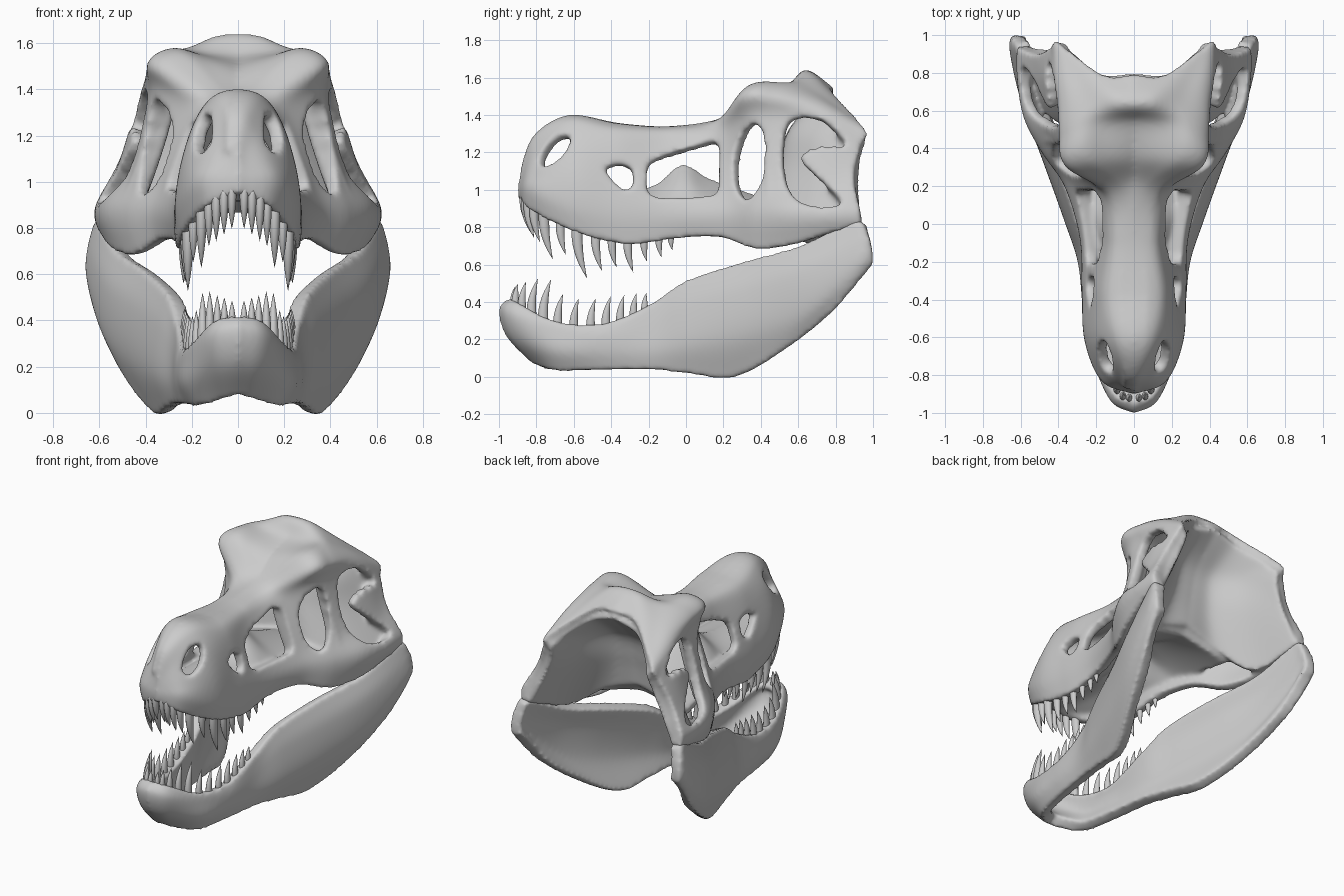
import bpy, bmesh, math
from mathutils import Vector


def spline(pts, s):
    """Smooth curve through points; s counts in points."""
    n = len(pts) - 1
    i = min(int(s), n - 1)
    t = s - i
    b, c = Vector(pts[i]), Vector(pts[i + 1])
    a = Vector(pts[i - 1]) if i > 0 else b * 2 - c
    d = Vector(pts[i + 2]) if i + 2 <= n else c * 2 - b
    return 0.5 * (2 * b + (c - a) * t + (2 * a - 5 * b + 4 * c - d) * t * t
                  + (3 * b - a - 3 * c + d) * t ** 3)


def rounded(poly):
    """Closed outline with softened corners."""
    wrap = poly[-1:] + poly + poly[:2]
    return [tuple(spline(wrap, 1 + k / 4)) for k in range(4 * len(poly))]


def inside(y, z, poly):
    hit = False
    for (y1, z1), (y2, z2) in zip(poly, poly[1:] + poly[:1]):
        if (z1 > z) != (z2 > z) and y < (y2 - y1) * (z - z1) / (z2 - z1) + y1:
            hit = not hit
    return hit


def loft(bm, lines, nu, nv, holes=()):
    """Sheet through long lines, leaving out faces inside the windows."""
    cols = (len(lines[0]) - 1) * nv
    rows = (len(lines) - 1) * nu
    grid = []
    for j in range(cols + 1):
        sec = [spline(l, j / nv) for l in lines]
        column = [spline(sec, i / nu) for i in range(rows + 1)]
        for p in column:
            p.x = max(p.x, 0.0)
        grid.append([bm.verts.new(p) for p in column])
    for j in range(cols):
        for i in range(rows):
            q = (grid[j][i], grid[j][i + 1], grid[j + 1][i + 1], grid[j + 1][i])
            y = sum(v.co.y for v in q) / 4
            z = sum(v.co.z for v in q) / 4
            if not any(inside(y, z, h) for h in holes):
                bm.faces.new(q)


def bone(name, bm, thick):
    """Mirror the half sheet, thicken it and fuse into smooth bone."""
    for v in [v for v in bm.verts if not v.link_faces]:
        bm.verts.remove(v)
    me = bpy.data.meshes.new(name)
    bm.to_mesh(me)
    bm.free()
    ob = bpy.data.objects.new(name, me)
    bpy.context.collection.objects.link(ob)
    ob.modifiers.new("mirror", 'MIRROR').merge_threshold = 0.002
    m = ob.modifiers.new("thick", 'SOLIDIFY')
    m.thickness, m.offset = thick, -0.8
    m = ob.modifiers.new("fuse", 'REMESH')
    m.mode, m.voxel_size, m.use_smooth_shade = 'VOXEL', 0.014, True
    m = ob.modifiers.new("soften", 'SMOOTH')
    m.factor, m.iterations = 0.5, 10
    return ob


# cranium: long lines from snout to back, midline of the roof down to the tooth row
top = [(0, -.875, 1.15), (0, -.80, 1.30), (0, -.62, 1.395), (0, -.35, 1.35), (0, -.08, 1.335),
       (0, .2, 1.38), (0, .36, 1.48), (0, .54, 1.54), (0, .64, 1.635), (0, .79, 1.54)]
ridge = [(0, -.877, 1.13), (.025, -.80, 1.29), (.06, -.62, 1.385), (.08, -.36, 1.345), (.06, -.08, 1.33),
         (.08, .18, 1.375), (.26, .34, 1.555), (.28, .52, 1.565), (.26, .68, 1.53), (.36, .93, 1.36)]
crest = [(Vector(a) + Vector(b)) / 2 for a, b in zip(top, ridge)]
crest[8], crest[9] = Vector((.11, .65, 1.62)), Vector((.16, .79, 1.51))
brow = [(0, -.88, 1.11), (.045, -.80, 1.27), (.11, -.62, 1.35), (.15, -.38, 1.31), (.11, -.08, 1.31),
        (.14, .16, 1.35), (.36, .31, 1.50), (.385, .48, 1.50), (.38, .72, 1.45), (.42, .97, 1.30)]
upper = [(0, -.885, 1.08), (.085, -.80, 1.2), (.18, -.62, 1.24), (.2, -.38, 1.2), (.15, -.08, 1.24),
         (.2, .18, 1.27), (.35, .36, 1.37), (.39, .55, 1.36), (.43, .75, 1.34), (.44, .94, 1.24)]
middle = [(0, -.89, 1.04), (.14, -.82, 1.08), (.235, -.62, 1.08), (.25, -.38, 1.0), (.25, -.08, .98),
          (.31, .2, 1.0), (.41, .38, 1.05), (.48, .56, 1.05), (.52, .75, 1.04), (.52, .90, 1.07)]
cheek = [(0, -.895, 1.0), (.165, -.83, 1.0), (.255, -.62, .92), (.27, -.36, .86), (.28, -.08, .86),
         (.36, .2, .87), (.48, .38, .87), (.575, .56, .88), (.61, .76, .88), (.61, .93, .9)]
gum = [(0, -.89, .95), (.14, -.83, .89), (.235, -.61, .78), (.26, -.33, .71), (.27, -.05, .74),
       (.34, .18, .745), (.45, .37, .685), (.54, .57, .705), (.59, .78, .77), (.61, .94, .815)]

# windows in the side of the skull (y, z)
nostril = [(-.77, 1.2), (-.70, 1.28), (-.62, 1.29), (-.65, 1.2), (-.72, 1.14), (-.78, 1.13)]
small_gap = [(-.43, 1.12), (-.36, 1.135), (-.29, 1.12), (-.28, 1.03), (-.33, 1.0), (-.40, 1.06)]
large_gap = [(-.20, 1.13), (-.1, 1.19), (.02, 1.225), (.165, 1.255), (.175, 1.1), (.16, .98),
             (0, .965), (-.19, .975)]
orbit = [(.255, 1.15), (.28, 1.27), (.34, 1.345), (.40, 1.335), (.42, 1.2), (.40, 1.04), (.33, .95), (.27, 1.0)]
rear_gap = [(.53, 1.33), (.6, 1.385), (.74, 1.37), (.86, 1.24), (.72, 1.23), (.61, 1.17),
            (.74, 1.04), (.83, .93), (.68, .915), (.57, .97), (.52, 1.1)]

bm = bmesh.new()
loft(bm, [top, crest, ridge, brow, upper, middle, cheek, gum], 18, 26,
     [rounded(h) for h in (nostril, small_gap, large_gap, orbit, rear_gap)])

# wall closing the back of the skull, open towards the rear
loft(bm, [[(0, .76, 1.54), (.19, .76, 1.48), (.33, .85, 1.38), (.42, .94, 1.27)],
          [(0, .56, 1.33), (.16, .58, 1.32), (.30, .70, 1.28), (.43, .92, 1.2)],
          [(0, .50, 1.12), (.18, .52, 1.11), (.34, .66, 1.08), (.49, .90, 1.05)],
          [(0, .47, .93), (.25, .47, .86), (.49, .61, .735), (.60, .92, .83)]], 16, 20)

# palate with its raised middle
loft(bm, [[(0, -.82, .98), (0, -.4, .98), (0, -.17, 1.02), (0, -.02, 1.13), (0, .14, 1.05), (0, .5, .92)],
          [(.07, -.82, .97), (.12, -.4, .95), (.12, -.17, .96), (.12, -.02, 1.03), (.14, .14, .97), (.17, .5, .89)],
          [(.15, -.8, .94), (.24, -.4, .88), (.25, -.17, .87), (.26, -.02, .87), (.31, .14, .87), (.36, .5, .84)]],
     10, 14)

# inward flanges that give the bars before and behind the eye their depth
for bar, depth in (([(.20, .19, 1.31), (.24, .185, 1.15), (.33, .18, .93)], .09),
                   ([(.35, .445, 1.40), (.42, .445, 1.15), (.50, .44, .92)], .10)):
    loft(bm, [bar, [(x - depth, y, z) for x, y, z in bar]], 8, 16)
bone("cranium", bm, 0.065)

# lower jaw
rim = [(0, -.94, .42), (.1, -.90, .40), (.2, -.70, .30), (.24, -.45, .285), (.26, -.2, .385),
       (.30, 0, .515), (.40, .3, .615), (.52, .6, .70), (.60, .88, .83), (.62, .95, .825)]
jaw_high = [(0, -.995, .36), (.12, -.93, .33), (.215, -.7, .24), (.26, -.45, .22), (.28, -.2, .26),
            (.34, 0, .37), (.46, .32, .46), (.575, .62, .56), (.64, .9, .69), (.64, .985, .73)]
jaw_low = [(0, -.955, .22), (.1, -.9, .2), (.22, -.7, .14), (.26, -.45, .13), (.29, -.2, .14),
           (.36, .02, .18), (.47, .34, .24), (.585, .66, .37), (.645, .9, .56), (.645, 1.0, .65)]
jaw_base = [(0, -.82, .08), (.06, -.79, .06), (.17, -.68, .03), (.23, -.45, .035), (.27, -.2, .04),
            (.31, .02, .015), (.36, .25, -.005), (.47, .5, .125), (.58, .78, .345), (.635, 1.0, .6)]
bm = bmesh.new()
loft(bm, [rim, jaw_high, jaw_low, jaw_base], 18, 18)
bone("lower_jaw", bm, 0.08)


def teeth(name, line, spots, lengths, way):
    """Row of back-curved cones along a jaw line, mirrored to both sides."""
    bm = bmesh.new()
    sides, rings, root = 10, 8, 0.05
    for s, length in zip(spots, lengths):
        p = spline(line, s)
        p = Vector((p.x - .026 * min(1, p.x / .1), p.y + .025 * max(0, 1 - s / 2), p.z))
        r = .017 + .062 * length
        full = length + root
        last = None
        for k in range(rings):
            t = k / rings
            c = p + Vector((0, .28 * full * (t * t - .1) - .03 * t, way * (full * t - root)))
            rad = r * (1 - t ** 2.3)
            ring = [bm.verts.new(c + Vector((.8 * rad * math.cos(a), rad * math.sin(a), 0)))
                    for a in (2 * math.pi * n / sides for n in range(sides))]
            if last:
                for n in range(sides):
                    m = (n + 1) % sides
                    bm.faces.new((last[n], last[m], ring[m], ring[n]))
            else:
                bm.faces.new(ring)
            last = ring
        tip = bm.verts.new(p + Vector((0, .25 * full - .03, way * length)))
        for n in range(sides):
            bm.faces.new((last[n], last[(n + 1) % sides], tip))
    bmesh.ops.recalc_face_normals(bm, faces=bm.faces)
    for f in bm.faces:
        f.smooth = True
    me = bpy.data.meshes.new(name)
    bm.to_mesh(me)
    bm.free()
    ob = bpy.data.objects.new(name, me)
    bpy.context.collection.objects.link(ob)
    ob.modifiers.new("mirror", 'MIRROR').use_mirror_merge = False


teeth("upper_teeth", gum, (.25, .56, .84, 1.1, 1.4, 1.78, 2.15, 2.5, 2.8, 3.1, 3.4, 3.68, 3.92),
      (.14, .15, .16, .16, .22, .15, .24, .17, .13, .15, .1, .09, .06), -1)
teeth("lower_teeth", rim, (.35, .8, 1.15, 1.45, 1.75, 2.1, 2.45, 2.8, 3.12, 3.42, 3.7, 3.95),
      (.07, .09, .12, .17, .2, .15, .14, .14, .14, .12, .1, .07), 1)
